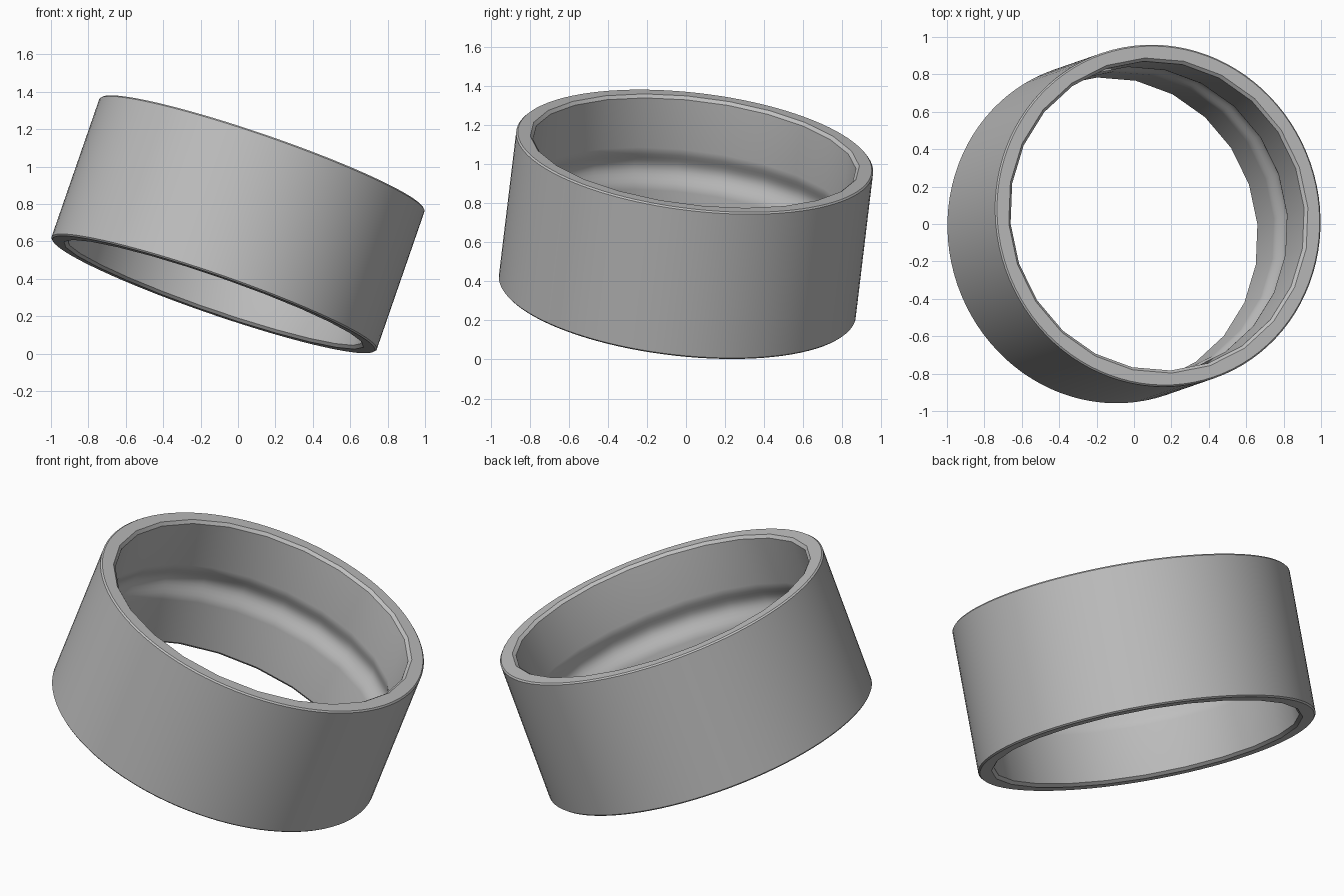
import bpy, bmesh
from math import sin, cos, pi, tau, radians
from mathutils import Vector, Matrix

if "Cube" in bpy.data.objects:
    bpy.data.objects.remove(bpy.data.objects["Cube"], do_unlink=True)

# Ring dimensions
HALF = 0.4            # half height along the axis
OUTER, INNER = 0.92, 0.833
BEVEL, CHAMFER = 0.008, 0.016
GROOVE_HALF, GROOVE_DEPTH = 0.115, 0.035
INNER_SIDES, RATIO = 24, 4
PHASE = radians(4)

grey = bpy.data.materials.new("mid_grey")
grey.use_nodes = True
colour = (0.52, 0.52, 0.52, 1)
grey.diffuse_color = colour
bsdf = next(n for n in grey.node_tree.nodes if n.type == 'BSDF_PRINCIPLED')
bsdf.inputs["Base Color"].default_value = colour
bsdf.inputs["Roughness"].default_value = 0.6

bm = bmesh.new()


def loop(radius, z, sides):
    return [bm.verts.new((radius * cos(PHASE + tau * i / sides),
                          radius * sin(PHASE + tau * i / sides), z))
            for i in range(sides)]


def wall(profile, sides):
    """Lathe a profile of (radius, height) and return its loops."""
    loops = [loop(r, z, sides) for r, z in profile]
    for a, b in zip(loops, loops[1:]):
        for i in range(sides):
            j = (i + 1) % sides
            bm.faces.new((a[i], a[j], b[j], b[i]))
    return loops


# Outside wall with softened edges, many sides
outer = wall([(OUTER - BEVEL, -HALF), (OUTER, -HALF + BEVEL),
              (OUTER, HALF - BEVEL), (OUTER - BEVEL, HALF)],
             INNER_SIDES * RATIO)

# Inside wall with chamfers and a rounded groove, fewer sides
groove = []
for k in range(13):
    t = k / 6 - 1
    groove.append((INNER + GROOVE_DEPTH * (1 + cos(pi * t)) / 2,
                   GROOVE_HALF * t))
inner = wall([(INNER + CHAMFER, -HALF), (INNER, -HALF + CHAMFER)] + groove +
             [(INNER, HALF - CHAMFER), (INNER + CHAMFER, HALF)], INNER_SIDES)

# Flat rims joining the two walls
for end in (0, -1):
    a, b = inner[end], outer[end]
    for i in range(INNER_SIDES):
        arc = [b[(i * RATIO + k) % len(b)] for k in range(RATIO + 1)]
        bm.faces.new([a[(i + 1) % INNER_SIDES], a[i]] + arc)
bmesh.ops.recalc_face_normals(bm, faces=bm.faces)

mesh = bpy.data.meshes.new("ring_band")
bm.to_mesh(mesh)
bm.free()
mesh.materials.append(grey)
ring = bpy.data.objects.new("ring_band", mesh)
bpy.context.collection.objects.link(ring)

# Lean the ring so it rests on its lower edge
axis = Vector((0.325, 0.113, 0.939)).normalized()
tilt = Vector((0, 0, 1)).rotation_difference(axis).to_matrix().to_4x4()
mesh.transform(Matrix.Translation((0, 0, 0.692)) @ tilt)

bpy.ops.object.select_all(action='DESELECT')
ring.select_set(True)
bpy.context.view_layer.objects.active = ring
bpy.ops.object.shade_smooth_by_angle(angle=radians(30))
